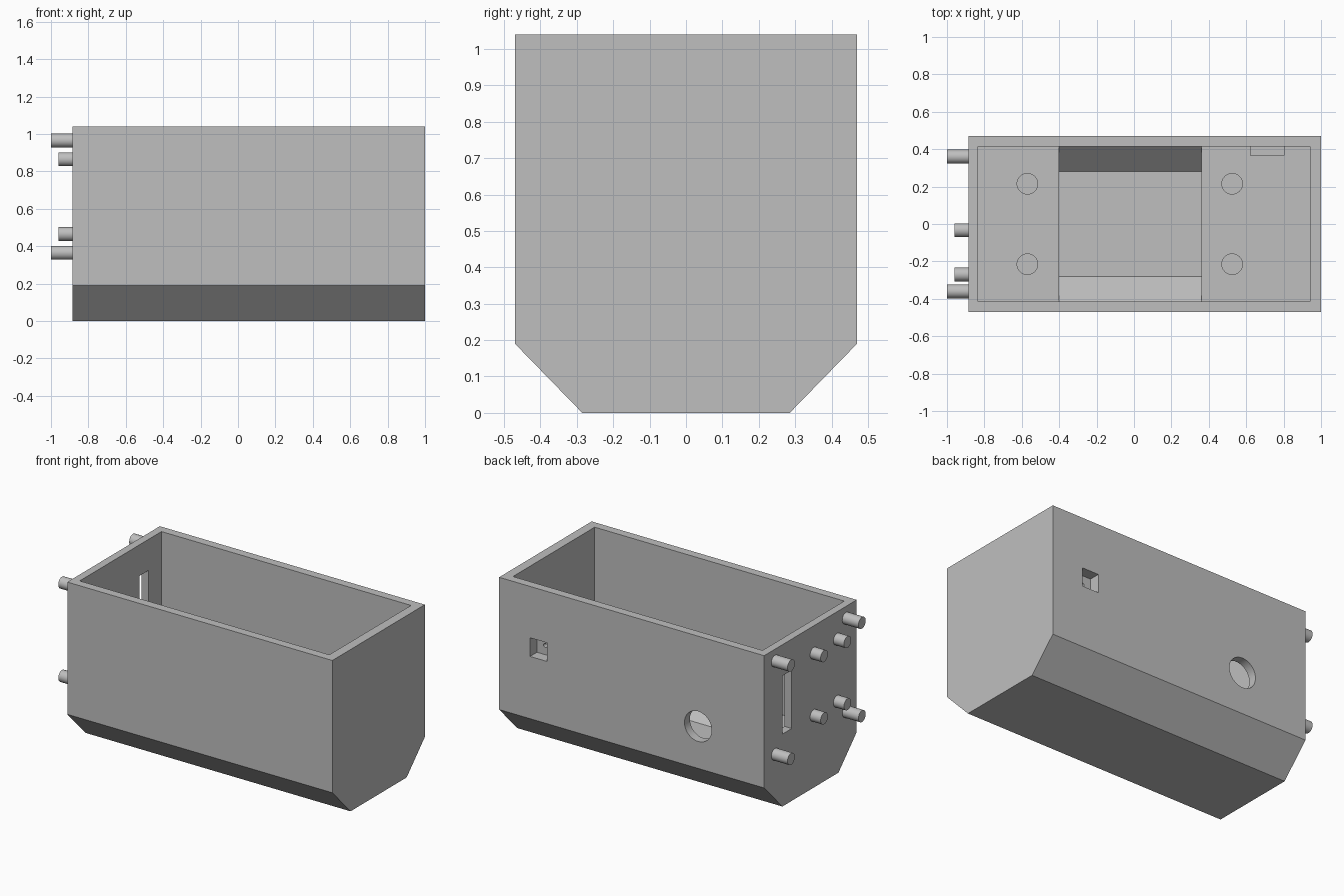
import bpy
from math import radians
from mathutils import Matrix, Vector

default = bpy.data.objects.get("Cube")
if default:
    bpy.data.objects.remove(default, do_unlink=True)

grey = bpy.data.materials.new("light grey")
grey.use_nodes = True
colour = (0.52, 0.52, 0.52, 1)
grey.diffuse_color = colour
grey.node_tree.nodes["Principled BSDF"].inputs["Base Color"].default_value = colour


def make_object(name, verts, faces):
    mesh = bpy.data.meshes.new(name)
    mesh.from_pydata(verts, [], faces)
    mesh.materials.append(grey)
    obj = bpy.data.objects.new(name, mesh)
    bpy.context.collection.objects.link(obj)
    return obj


def extrude_x(name, profile, x0, x1):
    """Prism with a (y, z) profile, listed anticlockwise seen from +x."""
    n = len(profile)
    verts = [(x, y, z) for x in (x0, x1) for y, z in profile]
    faces = [tuple(reversed(range(n))), tuple(range(n, 2 * n))]
    faces += [(i, (i + 1) % n, n + (i + 1) % n, n + i) for i in range(n)]
    return make_object(name, verts, faces)


def box(name, x0, x1, y0, y1, z0, z1):
    return extrude_x(name, [(y0, z0), (y1, z0), (y1, z1), (y0, z1)], x0, x1)


def cylinder(name, start, end, radius, sides=48):
    start, end = Vector(start), Vector(end)
    axis = end - start
    bpy.ops.mesh.primitive_cylinder_add(vertices=sides, radius=radius, depth=axis.length)
    obj = bpy.context.object
    obj.name = name
    turn = axis.to_track_quat("Z", "Y").to_matrix().to_4x4()
    obj.data.transform(Matrix.Translation((start + end) / 2) @ turn)
    obj.data.materials.append(grey)
    return obj


def select(obj):
    bpy.ops.object.select_all(action="DESELECT")
    obj.select_set(True)
    bpy.context.view_layer.objects.active = obj


def combine(target, tool, operation="DIFFERENCE"):
    select(target)
    mod = target.modifiers.new("combine", "BOOLEAN")
    mod.operation, mod.solver, mod.object = operation, "EXACT", tool
    bpy.ops.object.modifier_apply(modifier=mod.name)
    bpy.data.objects.remove(tool, do_unlink=True)


def smooth(obj):
    select(obj)
    bpy.ops.object.shade_smooth_by_angle(angle=radians(30))


# Outer shell with chamfered bottom edges
top = 1.04
body = extrude_x("case_body", [(-0.285, 0), (0.285, 0), (0.47, 0.19), (0.47, top),
                               (-0.47, top), (-0.47, 0.19)], -0.885, 1)

# Main cavity, and the deeper sloped channel between the two end platforms
combine(body, box("cavity", -0.835, 0.94, -0.415, 0.415, 0.19, 1.2))
combine(body, extrude_x("channel", [(-0.28, 0.055), (0.28, 0.055), (0.415, 0.19),
                                    (0.3, 0.25), (-0.3, 0.25), (-0.415, 0.19)], -0.4, 0.36))

# Blind screw holes in the platforms
for x in (-0.57, 0.525):
    for y in (-0.215, 0.215):
        combine(body, cylinder("screw_hole", (x, y, 0.08), (x, y, 0.3), 0.055))

# Socket housing inside the back wall, with its square opening and pin hole
combine(body, box("socket_housing", 0.62, 0.805, 0.365, 0.44, 0.56, 0.74), "UNION")
combine(body, box("socket_opening", 0.66, 0.78, 0.4, 0.6, 0.59, 0.71))
combine(body, cylinder("pin_hole", (0.72, 0.3, 0.65), (0.72, 0.42, 0.65), 0.013, 24))

# Round opening through the back wall
combine(body, cylinder("round_opening", (-0.415, 0.35, 0.46), (-0.415, 0.6, 0.46), 0.097))

# Upright slot through the end wall
combine(body, box("slot", -1, -0.75, 0.19, 0.285, 0.465, 0.84))
smooth(body)

# Pegs on the end wall: four long at the corners, four short between them
for kind, tip, ys, zs in (("long", -1, (-0.36, 0.36), (0.365, 0.965)),
                          ("short", -0.96, (-0.27, -0.033), (0.465, 0.865))):
    for y in ys:
        for z in zs:
            smooth(cylinder(f"{kind}_peg", (-0.87, y, z), (tip, y, z), 0.037))
